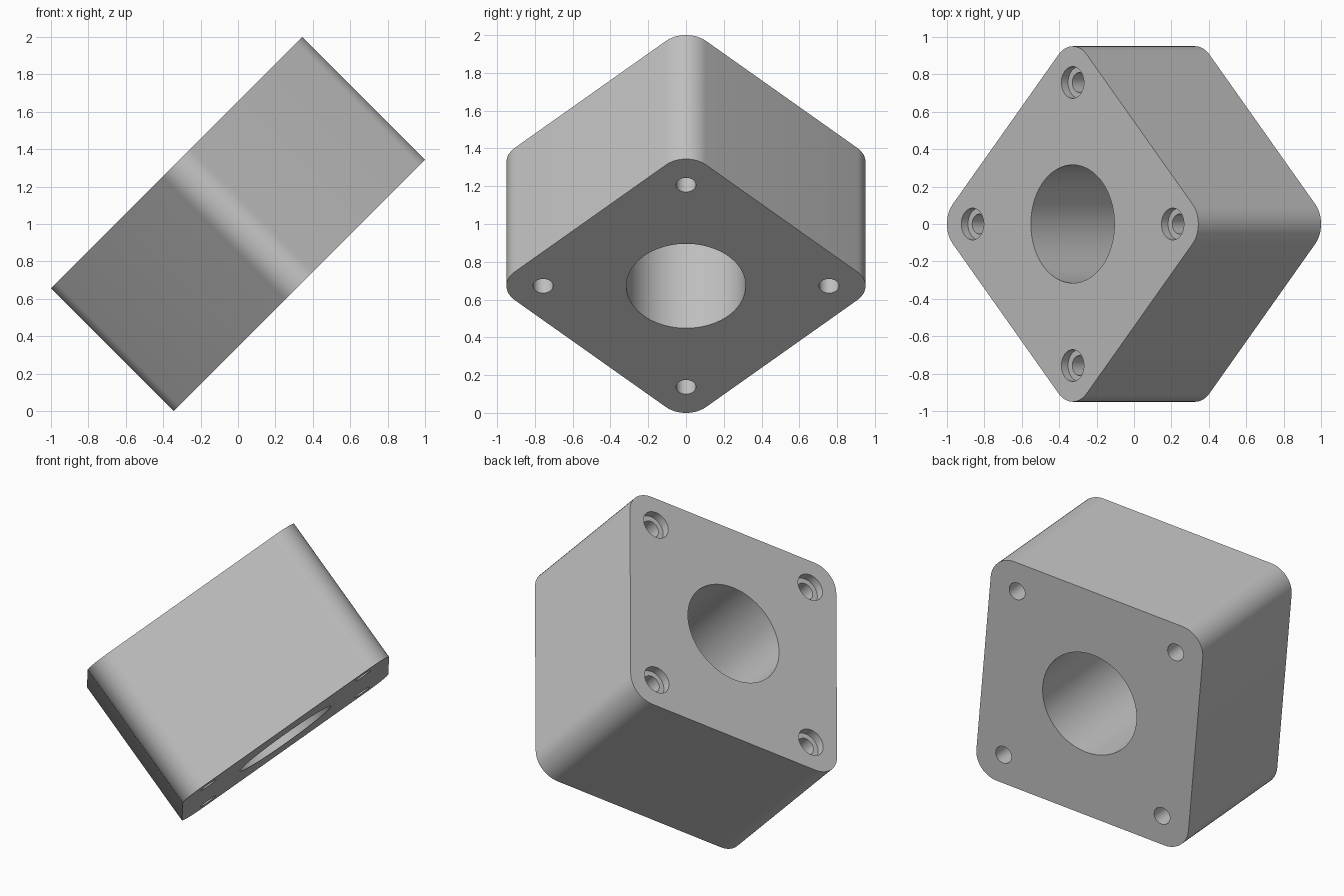
import bpy, bmesh, math
from mathutils import Matrix

if "Cube" in bpy.data.objects:
    bpy.data.objects.remove(bpy.data.objects["Cube"])

SIDE, DEPTH, CORNER = 1.432, 0.928, 0.15
SPACING = 0.535           # bolt hole offset from the axis
BORE, BOLT, RECESS, RECESS_DEPTH = 0.316, 0.053, 0.085, 0.05

grey = bpy.data.materials.new("light grey")
grey.use_nodes = True
colour = (0.55, 0.55, 0.55, 1)
grey.diffuse_color = colour
grey.node_tree.nodes["Principled BSDF"].inputs["Base Color"].default_value = colour


def add_object(name, bm):
    mesh = bpy.data.meshes.new(name)
    bm.to_mesh(mesh)
    bm.free()
    mesh.materials.append(grey)
    obj = bpy.data.objects.new(name, mesh)
    bpy.context.collection.objects.link(obj)
    return obj


def drill(body, x, y, radius, bottom, top, sides):
    """Cut a round hole along the body's axis."""
    bm = bmesh.new()
    bmesh.ops.create_cone(bm, cap_ends=True, segments=sides, radius1=radius,
                          radius2=radius, depth=top - bottom,
                          matrix=Matrix.Translation((x, y, (top + bottom) / 2)))
    cutter = add_object("hole_cutter", bm)
    cutter.hide_render = True
    mod = body.modifiers.new("hole", 'BOOLEAN')
    mod.operation, mod.solver, mod.object = 'DIFFERENCE', 'EXACT', cutter
    bpy.ops.object.modifier_apply(modifier=mod.name)
    bpy.data.objects.remove(cutter)


# Block with four rounded corners
bm = bmesh.new()
bmesh.ops.create_cube(bm, size=1, matrix=Matrix.Diagonal((SIDE, SIDE, DEPTH, 1)))
corners = [e for e in bm.edges if abs(e.verts[0].co.z - e.verts[1].co.z) > 0.5]
bmesh.ops.bevel(bm, geom=corners, offset=CORNER, offset_type='OFFSET',
                segments=12, profile=0.5, affect='EDGES')
block = add_object("mounting_block", bm)
bpy.ops.object.select_all(action='DESELECT')
bpy.context.view_layer.objects.active = block
block.select_set(True)

# Central bore, then counterbored bolt holes
half = DEPTH / 2
drill(block, 0, 0, BORE, -1, 1, 96)
for sx in (-1, 1):
    for sy in (-1, 1):
        x, y = sx * SPACING, sy * SPACING
        drill(block, x, y, BOLT, -1, 1, 40)
        drill(block, x, y, RECESS, half - RECESS_DEPTH, 1, 48)

# Stand the block on its corner, counterbored face up and to the right
tilt = Matrix.Rotation(math.radians(-45), 4, 'Y')
spin = Matrix.Rotation(math.radians(45), 4, 'Z')
block.data.transform(Matrix.Translation((0, 0, 1)) @ tilt @ spin)
block.data.update()
bpy.ops.object.shade_smooth_by_angle(angle=math.radians(30))
